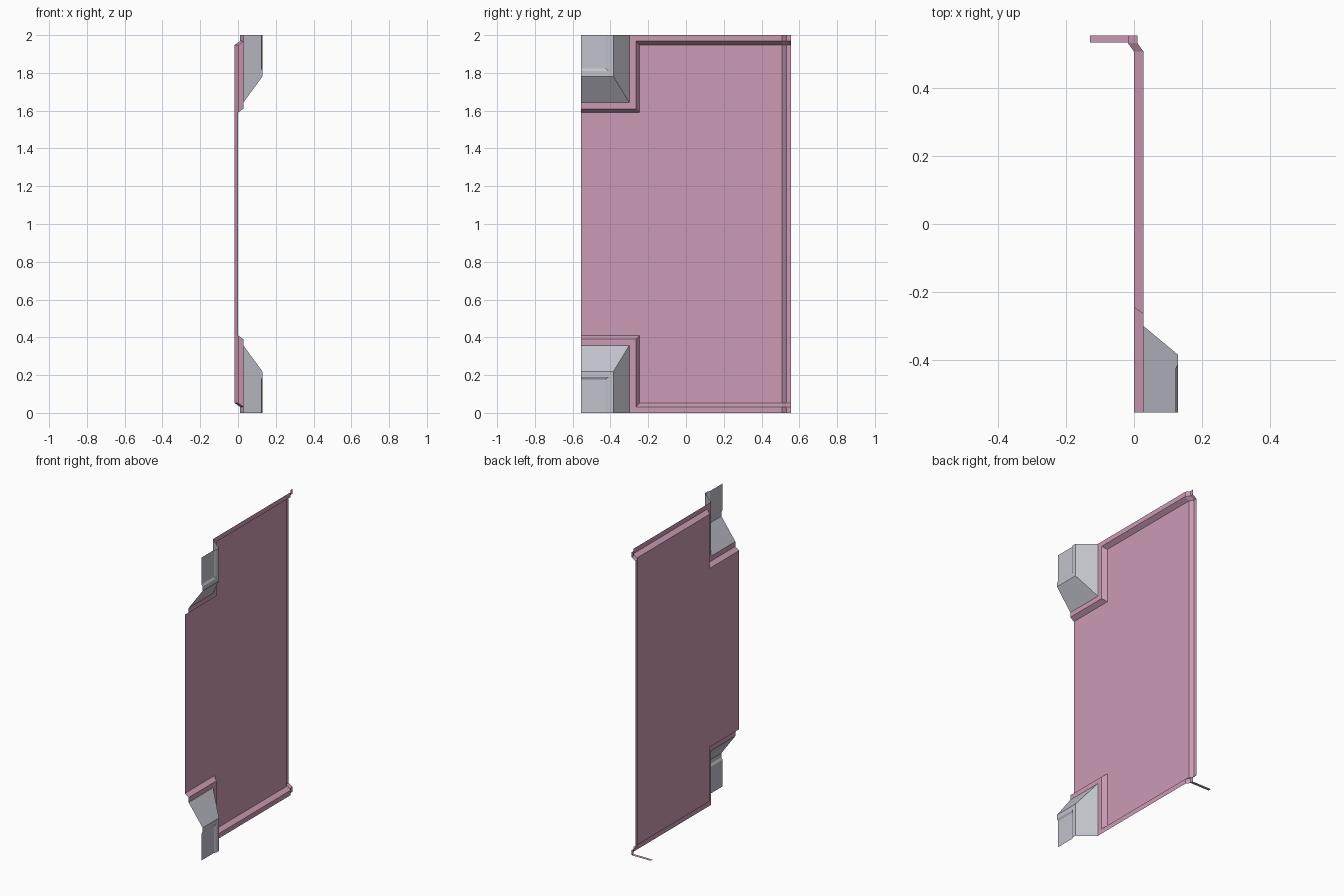
import bpy, bmesh

if "Cube" in bpy.data.objects:
    bpy.data.objects.remove(bpy.data.objects["Cube"])


def material(name, rgb):
    m = bpy.data.materials.new(name)
    m.diffuse_color = (*rgb, 1)
    m.use_nodes = True
    m.node_tree.nodes["Principled BSDF"].inputs["Base Color"].default_value = m.diffuse_color
    return m


PINK = material("dusty pink", (0.60, 0.33, 0.46))
GREY = material("pale grey", (0.54, 0.54, 0.61))


def make(name, faces, mat):
    """Sheet object from loose polygons, welded, facing +x."""
    bm = bmesh.new()
    for f in faces:
        bm.faces.new([bm.verts.new(p) for p in f])
    bmesh.ops.remove_doubles(bm, verts=bm.verts, dist=1e-4)
    bm.normal_update()
    for f in bm.faces:
        if f.normal.x < -1e-5:
            f.normal_flip()
    me = bpy.data.meshes.new(name)
    bm.to_mesh(me)
    bm.free()
    me.materials.append(mat)
    ob = bpy.data.objects.new(name, me)
    bpy.context.collection.objects.link(ob)
    return ob


def flip(p):
    return (p[0], p[1], 2 - p[2])


def bridge(lines):
    """Quads between successive polylines of equal length."""
    return [(a[i], a[i + 1], b[i + 1], b[i])
            for a, b in zip(lines, lines[1:]) for i in range(len(a) - 1)]


W = 0.555        # half width
EDGE = 0.018     # step back at the side edge


def border(x, y, z_low, z_top):
    """Stepped line round the corner notch, along the top, over the side step."""
    return [(x, -W, z_low), (x, y, z_low), (x, y, z_top), (x, 0.507, z_top),
            (x - EDGE, 0.532, z_top), (x - EDGE, W, z_top)]


# Top rim lines: panel edge, bevel edge, outer edge
rims = [border(0, -0.245, 1.59, 1.948), border(0.028, -0.265, 1.61, 1.968),
        border(0.028, -0.30, 1.642, 2.0)]

# Main panel, split where the notches begin, plus the side step
r = rims[0]
panel = [(r[0], r[1], flip(r[1]), flip(r[0]))]
panel += [(r[i], r[i + 1], flip(r[i + 1]), flip(r[i])) for i in (2, 3, 4)]
make("main_panel", panel, PINK)

# Raised corner blocks with a shallow recessed pad
def hook(x, y, z):
    return [(x, -W, z), (x, y, z), (x, y, 2.0)]


hooks = [hook(0.028, -0.30, 1.642), hook(0.13, -0.385, 1.782),
         hook(0.13, -0.41, 1.81), hook(0.122, -0.425, 1.823)]
block = bridge(hooks) + [(*hooks[-1], (0.122, -W, 2.0))]

for name, fn in (("upper", lambda p: p), ("lower", flip)):
    make(name + "_rim", [[fn(p) for p in f] for f in bridge(rims)], PINK)
    make(name + "_corner_block", [[fn(p) for p in f] for f in block], GREY)

# Small flat tab at the foot of the side edge
make("foot_tab", [((-0.13, 0.534, 0), (0.01, 0.534, 0), (0.01, W, 0), (-0.13, W, 0))], PINK)
